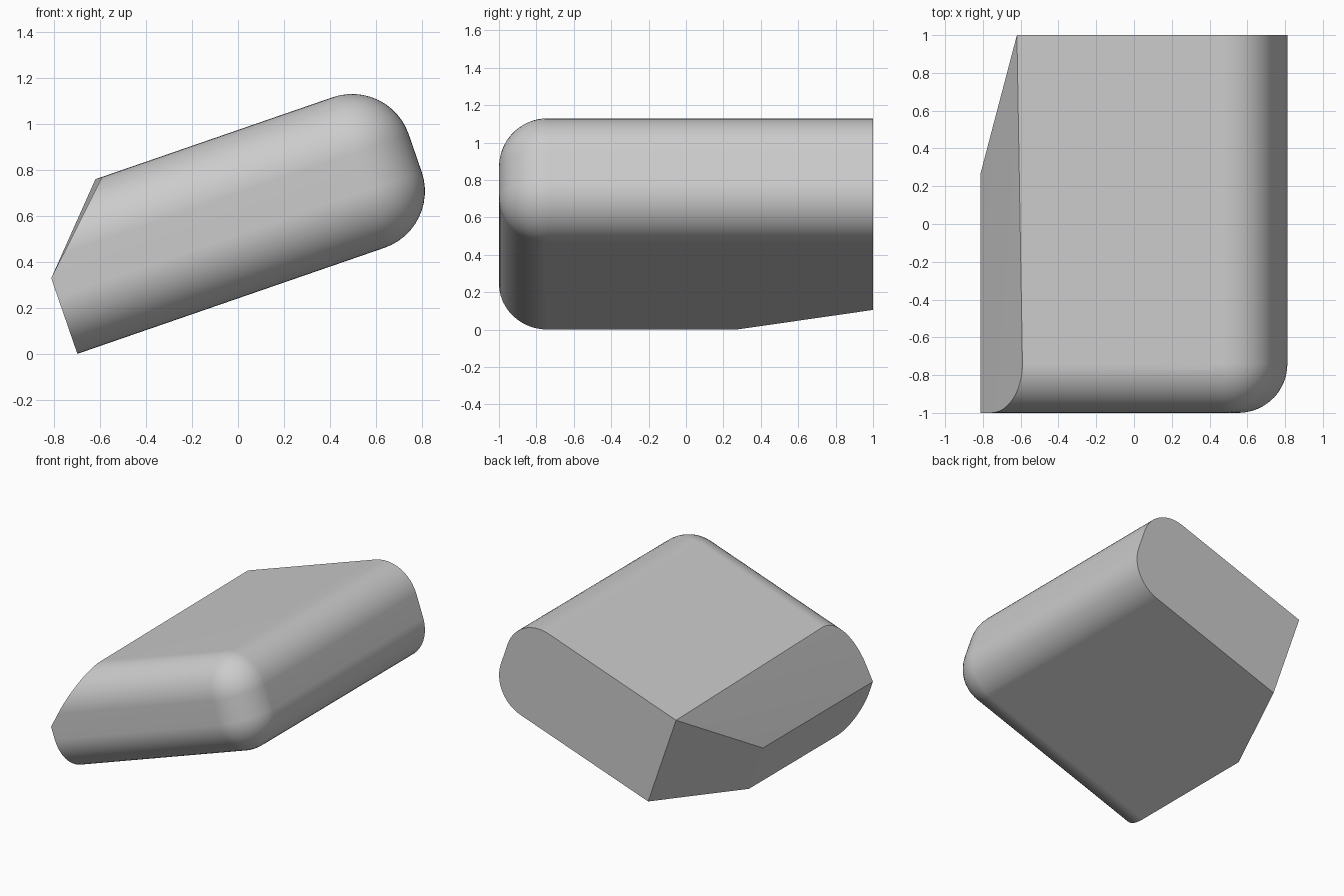
import bpy, bmesh
from math import sin, cos, pi, radians
from mathutils import Matrix

cube = bpy.data.objects.get("Cube")
if cube:
    bpy.data.objects.remove(cube, do_unlink=True)

TILT = radians(19.05)
R, N = 0.26, 12                 # edge rounding and its steps
END, RIGHT = -0.66, 1.013       # extent along the slope
BOTTOM, TOP = 0.228, 0.92       # extent through the thickness
SHOULDER = 0.576                # where the sloped top cut starts
CUT_BACK, CUT_FRONT = -0.338, -0.307

grey = bpy.data.materials.new("plain grey")
grey.use_nodes = True
colour = (0.6, 0.6, 0.6, 1)
grey.diffuse_color = colour
grey.node_tree.nodes["Principled BSDF"].inputs["Base Color"].default_value = colour

points = []
steps = [i * pi / 2 / N for i in range(N + 1)]
for side, level in ((1, TOP - R), (-1, BOTTOM + R)):
    for a in steps:
        h = level + side * R * sin(a)
        # square-cut back end of the rounded right edge
        points.append((RIGHT - R + R * cos(a), 1, h))
        # ball corner at the front right
        for b in steps:
            points.append((RIGHT - R + R * cos(a) * cos(b),
                           -1 + R - R * cos(a) * sin(b), h))
        # left end of the rounded front edges
        u = END
        if side > 0:
            u += (h - SHOULDER) / (TOP - SHOULDER) * (CUT_FRONT - END)
        points.append((u, -1 + R - R * cos(a), h))

# left end face and the slanted cuts behind and above it
points += [(END, -1, SHOULDER), (END, 0.27, SHOULDER), (END, 0.27, BOTTOM),
           (CUT_BACK, 1, TOP), (CUT_BACK, 1, BOTTOM)]

bm = bmesh.new()
for p in points:
    bm.verts.new(p)
bmesh.ops.remove_doubles(bm, verts=bm.verts, dist=0.0005)
hull = bmesh.ops.convex_hull(bm, input=bm.verts)
loose = [v for v in bm.verts if not v.link_faces]
bmesh.ops.delete(bm, geom=loose, context='VERTS')
bmesh.ops.dissolve_limit(bm, angle_limit=radians(0.5), verts=bm.verts, edges=bm.edges)
bmesh.ops.transform(bm, matrix=Matrix.Rotation(-TILT, 4, 'Y'), verts=bm.verts)
bmesh.ops.recalc_face_normals(bm, faces=bm.faces)

mesh = bpy.data.meshes.new("tilted_rounded_block")
bm.to_mesh(mesh)
bm.free()
mesh.materials.append(grey)
block = bpy.data.objects.new("tilted_rounded_block", mesh)
bpy.context.collection.objects.link(block)

# soft shading on the rounded edges, large flats kept flat
bpy.context.view_layer.objects.active = block
block.select_set(True)
bpy.ops.object.shade_smooth_by_angle(angle=radians(20))
weighted = block.modifiers.new("flat large faces", 'WEIGHTED_NORMAL')
weighted.keep_sharp = True
